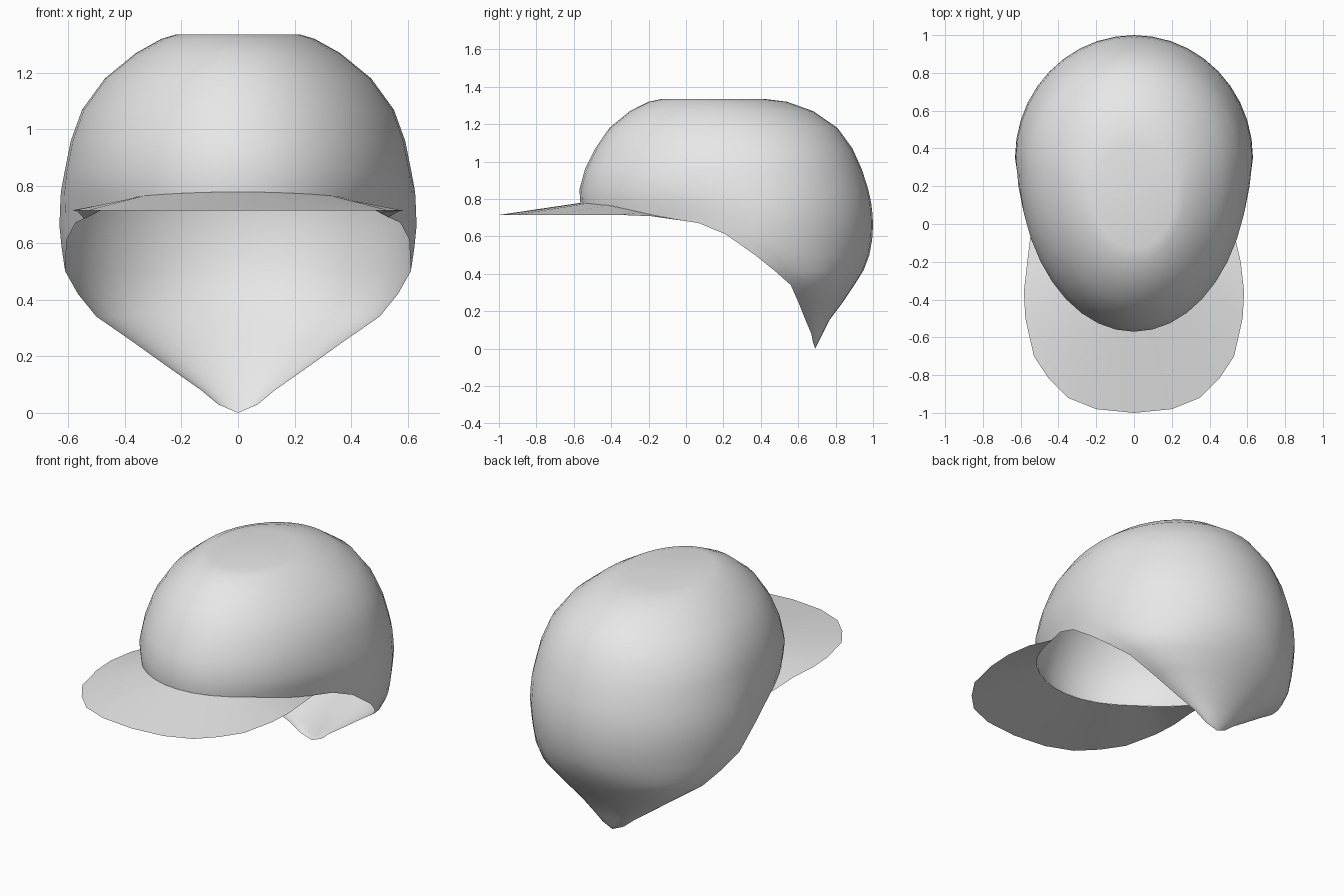
import bpy
import bmesh
from math import sin, cos, pi, radians

if "Cube" in bpy.data.objects:
    bpy.data.objects.remove(bpy.data.objects["Cube"], do_unlink=True)

# Single plain grey cloth
GREY = (0.8, 0.8, 0.8, 1.0)
cloth = bpy.data.materials.new("grey cloth")
cloth.use_nodes = True
cloth.diffuse_color = GREY
cloth.node_tree.nodes["Principled BSDF"].inputs["Base Color"].default_value = GREY

# Horizontal sections: height, half width, y of widest point, front y, back y
SECTIONS = [
    (0, 0, .69, -.56, .69),
    (.03, .07, .68, -.56, .705),
    (.08, .13, .67, -.56, .73),
    (.15, .23, .64, -.56, .765),
    (.25, .37, .6, -.56, .84),
    (.34, .5, .56, -.56, .9),
    (.42, .565, .47, -.56, .95),
    (.5, .61, .37, -.56, .98),
    (.58, .622, .355, -.56, .995),
    (.66, .63, .35, -.56, 1),
    (.72, .628, .345, -.562, .997),
    (.78, .625, .34, -.565, .99),
    (.85, .612, .33, -.57, .975),
    (.96, .59, .32, -.54, .94),
    (1.07, .55, .3, -.485, .89),
    (1.18, .47, .27, -.41, .81),
    (1.27, .36, .23, -.3, .68),
    (1.32, .27, .19, -.2, .54),
    (1.335, .22, .17, -.13, .42),
]
# Lower edge of the front half: y, height
RIM = [(-.57, .78), (-.4, .765), (-.2, .72), (-.05, .69), (.15, .66), (.37, .5)]
EAR_HEIGHT = .5
COLUMNS = 40


def interpolate(table, key):
    """Linear lookup in rows sorted by their first value."""
    for low, high in zip(table, table[1:]):
        if key <= high[0]:
            t = max(0, (key - low[0]) / (high[0] - low[0]))
            return [p + (q - p) * t for p, q in zip(low[1:], high[1:])]
    return list(table[-1][1:])


def rim_height(angle):
    return interpolate(RIM, .36 - .925 * sin(angle))[0]


def crown_point(angle, z):
    """Point on the crown; angle 0 is the left side, pi/2 the front."""
    forward = sin(angle)
    if forward > 1e-4:
        z = max(z, rim_height(angle))
    width, middle, front, back = interpolate(SECTIONS, z)
    x = width * cos(angle)
    if forward > 1e-4:
        y = middle + (front - middle) * forward
        tuck = min(1, max(0, (.85 - z) / .17))
        x *= 1 - .07 * tuck * min(1, 2 * forward)
    else:
        y = middle - (back - middle) * forward
    return x, y, z


def finish(bm, name):
    bmesh.ops.remove_doubles(bm, verts=bm.verts, dist=.0005)
    bmesh.ops.recalc_face_normals(bm, faces=bm.faces)
    mesh = bpy.data.meshes.new(name)
    bm.to_mesh(mesh)
    bm.free()
    mesh.materials.append(cloth)
    mesh.polygons.foreach_set("use_smooth", [True] * len(mesh.polygons))
    obj = bpy.data.objects.new(name, mesh)
    bpy.context.collection.objects.link(obj)
    return obj


# Crown: open shell with a neck flap tapering to a point at the back
bm = bmesh.new()
angles = [2 * pi * i / COLUMNS for i in range(COLUMNS)]
rows = [[bm.verts.new(crown_point(a, s[0])) for a in angles] for s in SECTIONS]
for section, low, high in zip(SECTIONS, rows, rows[1:]):
    for i in range(COLUMNS):
        in_front = i < COLUMNS // 2
        if in_front and section[0] < EAR_HEIGHT:
            continue
        j = (i + 1) % COLUMNS
        bm.faces.new((low[i], low[j], high[j], high[i]))
top = bm.verts.new((0, SECTIONS[-1][2], SECTIONS[-1][0]))
for i in range(COLUMNS):
    bm.faces.new((rows[-1][i], rows[-1][(i + 1) % COLUMNS], top))
loose = [v for v in bm.verts if not v.link_faces]
bmesh.ops.delete(bm, geom=loose, context="VERTS")
finish(bm, "crown")

# Brim: thin sheet from the front rim out to a rounded edge
OUTLINE = [(.53, -.05, .69), (.565, -.2, .71), (.583, -.36, .715),
           (.575, -.5, .715), (.53, -.7, .715), (.45, -.82, .715),
           (.35, -.92, .715), (.2, -.98, .715), (0, -1, .715)]
bm = bmesh.new()
inner, outer = [], []
last = len(OUTLINE) - 1
for i, (x, y, z) in enumerate(OUTLINE):
    angle = radians(24 + 66 * i / last)
    inner.append(crown_point(angle, 0))
    outer.append((x, y, z))
for edge in (inner, outer):
    edge += [(-x, y, z) for x, y, z in reversed(edge[:-1])]
inner = [bm.verts.new(p) for p in inner]
outer = [bm.verts.new(p) for p in outer]
for i in range(2 * last):
    bm.faces.new((inner[i], outer[i], outer[i + 1], inner[i + 1]))
brim = finish(bm, "brim")
if brim.data.polygons[last].normal.z < 0:
    brim.data.flip_normals()
